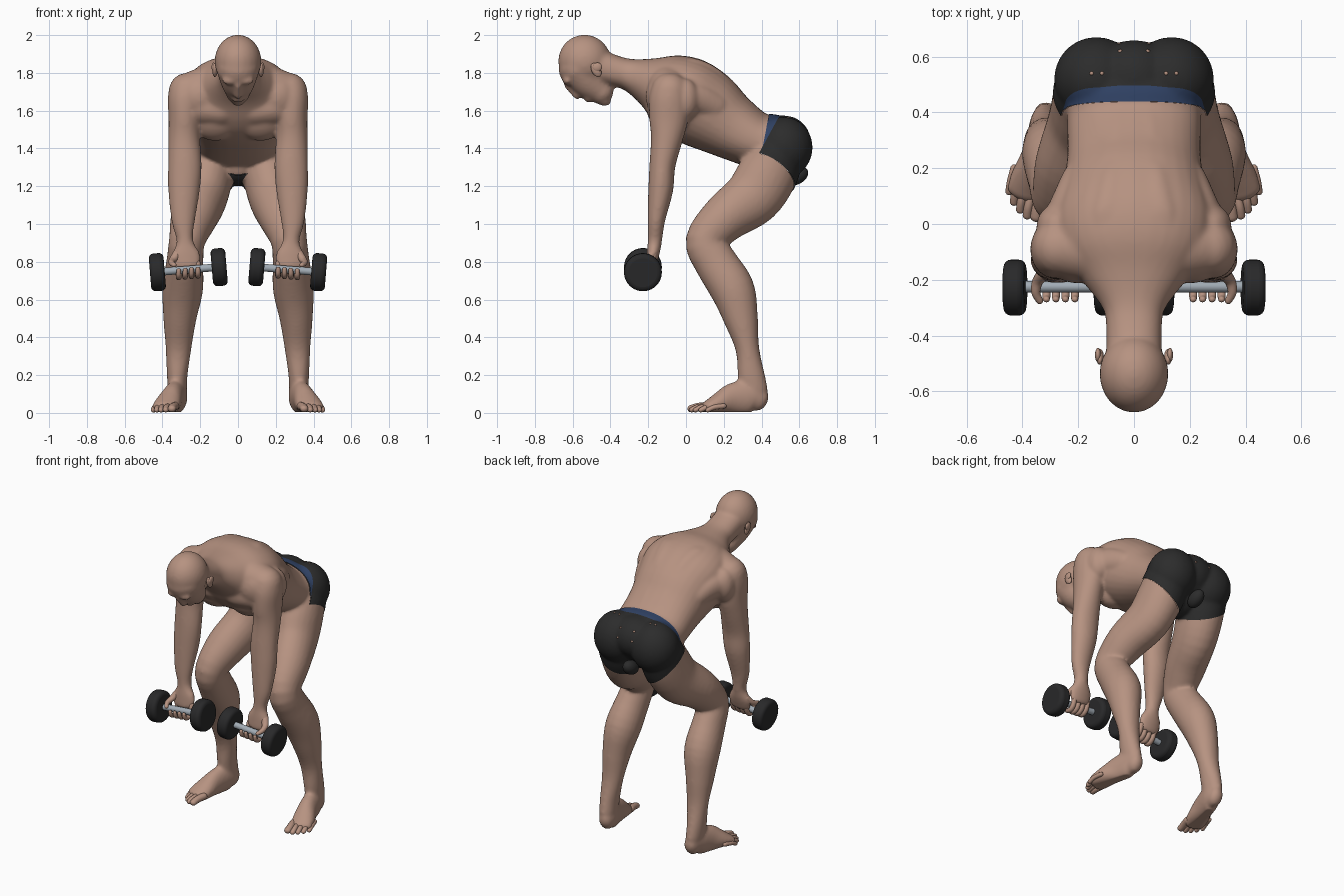
import bpy, bmesh
from math import sin, cos, pi, copysign
from mathutils import Vector, Matrix

cube = bpy.data.objects.get("Cube")
if cube:
    bpy.data.objects.remove(cube, do_unlink=True)


def material(name, rgb):
    m = bpy.data.materials.new(name)
    m.use_nodes = True
    m.diffuse_color = (*rgb, 1)
    m.node_tree.nodes["Principled BSDF"].inputs["Base Color"].default_value = (*rgb, 1)
    return m


SKIN = material("skin", (0.47, 0.29, 0.22))
BLACK = material("black_cloth", (0.025, 0.025, 0.025))
BLUE = material("blue_waistband", (0.03, 0.055, 0.13))
RUBBER = material("black_rubber", (0.022, 0.022, 0.023))
STEEL = material("steel", (0.36, 0.41, 0.46))


def tube(bm, rings, side=1, seg=24, power=1.0, steps=4):
    """Smooth closed limb through rings of (x, y, z, half width, half depth)."""
    keys = [Vector((r[0] * side, *r[1:])) for r in rings]
    pts = []
    for i in range(len(keys) - 1):
        a, b, c, d = (keys[max(0, min(len(keys) - 1, i + j))] for j in (-1, 0, 1, 2))
        for k in range(steps):
            t = k / steps
            pts.append(b + (c - a) * (t / 2) + (a * 2 - b * 5 + c * 4 - d) * (t * t / 2)
                       + (b * 3 - a - c * 3 + d) * (t ** 3 / 2))
    pts.append(keys[-1])
    locs = [Vector(p[:3]) for p in pts]
    loops = []

    def ring(loc, tan, rx, rd):
        ax = (Vector((1, 0, 0)) - tan * tan.x).normalized()
        ay = tan.cross(ax)
        verts = []
        for k in range(seg):
            c, s = cos(2 * pi * k / seg), sin(2 * pi * k / seg)
            c, s = (copysign(abs(v) ** power, v) for v in (c, s))
            verts.append(bm.verts.new(loc + ax * (rx * c) + ay * (rd * s)))
        loops.append(verts)

    n = len(pts) - 1
    tans = [(locs[min(n, i + 1)] - locs[max(0, i - 1)]).normalized() for i in range(n + 1)]

    # rounded ends
    def dome(i, sign, angles):
        h = min(pts[i][3], pts[i][4])
        for a in angles:
            ring(locs[i] + tans[i] * (sign * h * sin(a)), tans[i],
                 pts[i][3] * cos(a), pts[i][4] * cos(a))

    dome(0, -1, (1.45, 1.1, 0.75, 0.35))
    for i in range(n + 1):
        ring(locs[i], tans[i], pts[i][3], pts[i][4])
    dome(n, 1, (0.35, 0.75, 1.1, 1.45))
    for a, b in zip(loops, loops[1:]):
        for k in range(seg):
            bm.faces.new((a[k], a[(k + 1) % seg], b[(k + 1) % seg], b[k]))
    bm.faces.new(loops[0][::-1])
    bm.faces.new(loops[-1])


def ball(bm, centre, radii, tilt=0):
    mat = Matrix.Translation(centre) @ Matrix.Rotation(tilt, 4, "X") @ Matrix.Diagonal((*radii, 1))
    bmesh.ops.create_uvsphere(bm, u_segments=24, v_segments=16, radius=1, matrix=mat)


def finish(name, bm, *mats):
    bmesh.ops.recalc_face_normals(bm, faces=bm.faces)
    for f in bm.faces:
        f.smooth = True
    me = bpy.data.meshes.new(name)
    bm.to_mesh(me)
    bm.free()
    for m in mats:
        me.materials.append(m)
    ob = bpy.data.objects.new(name, me)
    bpy.context.collection.objects.link(ob)
    return ob


# Body volumes: torso with neck, lower belly, seat and head
bm = bmesh.new()
tube(bm, [(0, .50, 1.40, .20, .12), (0, .46, 1.42, .24, .155), (0, .365, 1.445, .24, .15),
          (0, .23, 1.52, .24, .178), (0, .11, 1.60, .262, .214), (0, -.005, 1.67, .29, .22),
          (0, -.105, 1.72, .265, .188), (0, -.20, 1.757, .185, .128), (0, -.30, 1.79, .112, .086),
          (0, -.37, 1.808, .10, .082), (0, -.45, 1.83, .10, .09)], power=.9, seg=32)
ball(bm, (0, .43, 1.31), (.11, .12, .105))
ball(bm, (0, .52, 1.44), (.15, .136, .13))
ball(bm, (0, -.537, 1.862), (.124, .14, .14))
tube(bm, [(0, -.45, 1.70, .066, .068), (0, -.51, 1.755, .093, .098), (0, -.56, 1.825, .117, .116)])
tube(bm, [(0, -.632, 1.74, .014, .02), (0, -.578, 1.678, .02, .02)])
ball(bm, (0, -.515, 1.664), (.036, .026, .022), .5)
ball(bm, (0, -.432, 1.648), (.036, .036, .024))

for s in (1, -1):
    # shoulder girdle, chest, side of back, spine muscles, brow and buttocks
    tube(bm, [(.08, -.10, 1.75, .11, .115), (.17, -.09, 1.725, .11, .115),
              (.265, -.085, 1.70, .098, .10)], s)
    tube(bm, [(.09, -.12, 1.60, .085, .09), (.19, -.115, 1.61, .085, .09),
              (.27, -.10, 1.62, .075, .085)], s)
    tube(bm, [(.20, .16, 1.62, .06, .07), (.245, .06, 1.66, .06, .08), (.285, -.05, 1.66, .07, .08)], s)
    ball(bm, (s * .20, -.135, 1.675), (.11, .078, .11))
    ball(bm, (s * .275, -.005, 1.66), (.075, .075, .11))
    ball(bm, (s * .12, -.085, 1.555), (.13, .085, .12), .4)
    tube(bm, [(.05, .41, 1.55, .045, .03), (.06, .28, 1.668, .045, .03), (.075, .16, 1.788, .05, .033),
              (.09, .04, 1.848, .06, .03), (.10, -.06, 1.84, .06, .02)], s)
    ball(bm, (s * .04, -.63, 1.757), (.045, .022, .022))
    ball(bm, (s * .135, .52, 1.405), (.148, .147, .158))
    # arms
    tube(bm, [(.272, -.085, 1.705, .095, .10), (.281, -.09, 1.65, .091, .106), (.283, -.092, 1.55, .085, .103),
              (.285, -.102, 1.45, .084, .085), (.281, -.125, 1.31, .089, .069),
              (.286, -.134, 1.18, .084, .066), (.29, -.157, 1.02, .063, .047),
              (.281, -.165, .91, .044, .038), (.276, -.175, .84, .076, .034),
              (.272, -.187, .78, .072, .025)], s)
    # legs
    tube(bm, [(.15, .48, 1.36, .135, .14), (.16, .43, 1.26, .135, .158), (.185, .35, 1.14, .128, .153),
              (.235, .205, 1.03, .122, .128), (.27, .105, .91, .096, .108), (.281, .155, .80, .098, .113),
              (.293, .245, .655, .108, .118), (.308, .29, .50, .088, .092),
              (.315, .325, .34, .068, .063), (.322, .345, .20, .055, .072), (.32, .36, .12, .05, .074)], s)
    # feet
    tube(bm, [(.316, .388, .07, .046, .065), (.322, .345, .085, .054, .09), (.345, .25, .075, .057, .085),
              (.37, .17, .05, .07, .055), (.388, .115, .03, .07, .035)], s)
volume = finish("body_volume", bm, SKIN)
remesh = volume.modifiers.new("blend", "REMESH")
remesh.mode = "VOXEL"
remesh.voxel_size = 0.01
relax = volume.modifiers.new("relax", "SMOOTH")
relax.factor = 0.5
relax.iterations = 11
evaluated = volume.evaluated_get(bpy.context.evaluated_depsgraph_get())
blended = bpy.data.meshes.new_from_object(evaluated)
bpy.data.objects.remove(volume, do_unlink=True)

# Cut clean garment edges into the blended body
bm = bmesh.new()
bm.from_mesh(blended)
bpy.data.meshes.remove(blended)
for v in bm.verts:
    v.co.z = max(v.co.z, 0.004)
BAND_FRONT = (Vector((0, .437, 1.57)), Vector((0, 1, -.18)))
BAND_BACK = (Vector((0, .496, 1.57)), Vector((0, 1, -.55)))
LEG_EDGES = [(Vector((s * .265, .37, 1.39)), Vector((-.7 * s, .64, 1))) for s in (1, -1)]


def beyond(plane, p):
    return plane[1].dot(p - plane[0]) > 0


for point, normal in (BAND_FRONT, BAND_BACK, *LEG_EDGES):
    bmesh.ops.bisect_plane(bm, geom=bm.verts[:] + bm.edges[:] + bm.faces[:], dist=1e-5,
                           plane_co=point, plane_no=normal)
for f in bm.faces:
    p = f.calc_center_median()
    f.material_index = 0
    if p.z > 1.1 and beyond(LEG_EDGES[0 if p.x > 0 else 1], p):
        if beyond(BAND_BACK, p):
            f.material_index = 1
        elif beyond(BAND_FRONT, p) and p.z > 1.4:
            f.material_index = 2
border = [e for e in bm.edges if len({f.material_index > 0 for f in e.link_faces}) > 1]
bmesh.ops.split_edges(bm, edges=border)
bm.normal_update()
cloth = {v for f in bm.faces if f.material_index for v in f.verts}
moves = [(v, v.normal * .004) for v in cloth]
for v, move in moves:
    v.co += move
body = finish("body_with_briefs", bm, SKIN, BLACK, BLUE)

# Small worn spots on the briefs, laid flat on the cloth
bpy.context.view_layer.update()
bm = bmesh.new()
for x, y in ((.053, .647), (.05, .62), (.152, .54), (.115, .54)):
    for s in (1, -1):
        hit, loc, normal, _ = body.ray_cast((s * x, y, 1.9), (0, 0, -1))
        if hit:
            place = Matrix.Translation(loc) @ normal.to_track_quat("Z", "Y").to_matrix().to_4x4()
            bmesh.ops.create_cone(bm, cap_ends=True, segments=8, radius1=.007, radius2=.007,
                                  depth=.005, matrix=place)
finish("briefs_worn_spots", bm, SKIN)

# Gathered cloth between the legs
bm = bmesh.new()
ball(bm, (0, .585, 1.255), (.042, .066, .045), .5)
finish("briefs_pouch", bm, BLACK)


def bar_z(x):
    return .78 - .082 * x


def cylinder(name, centre, radius, length, side, mat, bevel):
    bm = bmesh.new()
    axis = Vector((side, 0, -.082))
    place = Matrix.Translation(centre) @ axis.to_track_quat("Z", "Y").to_matrix().to_4x4()
    bmesh.ops.create_cone(bm, cap_ends=True, segments=40, radius1=radius, radius2=radius,
                          depth=length, matrix=place)
    ob = finish(name, bm, mat)
    if bevel:
        mod = ob.modifiers.new("rounded_rim", "BEVEL")
        mod.width = bevel
        mod.segments = 4
        mod.limit_method = "ANGLE"
    bpy.ops.object.select_all(action="DESELECT")
    ob.select_set(True)
    bpy.context.view_layer.objects.active = ob
    bpy.ops.object.shade_smooth_by_angle()


for s, label in ((1, "left"), (-1, "right")):
    # ears with a raised rim
    bm = bmesh.new()
    ball(bm, (s * .122, -.476, 1.815), (.014, .024, .04), .5)
    ball(bm, (s * .129, -.47, 1.83), (.011, .026, .024), .5)
    finish(label + "_ear", bm, SKIN)

    # fingers curled under the bar, and thumb
    bm = bmesh.new()
    for i in range(4):
        x = .212 + .034 * i
        d = bar_z(x) - .76
        tube(bm, [(x + .002, -.185, .79 + d, .016, .016), (x, -.2, .745 + d, .016, .015),
                  (x, -.23, .722 + d, .015, .014), (x, -.262, .735 + d, .014, .013),
                  (x, -.27, .76 + d, .012, .011)], s, seg=12, steps=3)
    tube(bm, [(.32, -.175, .845, .025, .022), (.345, -.205, .81, .02, .018),
              (.352, -.245, .795, .016, .015), (.338, -.275, .783, .013, .012)], s, seg=12)
    finish(label + "_fingers", bm, SKIN)

    # toes
    bm = bmesh.new()
    for x, y, r in ((.35, .026, .022), (.383, .03, .016), (.408, .05, .015),
                    (.43, .078, .015), (.447, .115, .014)):
        tube(bm, [(x - .018, y + .085, .036, r, r), (x - .005, y + .035, .03, r, r),
                  (x, y, r, r, r * .85)], s, seg=12)
    finish(label + "_toes", bm, SKIN)

    # dumbbell
    cylinder(label + "_dumbbell_bar", (s * .265, -.225, bar_z(.265)), .02, .34, s, STEEL, 0)
    for x, where in ((.427, "outer"), (.1, "inner")):
        cylinder(f"{label}_{where}_weight", (s * x, -.228, bar_z(x)), .1, .078, s, RUBBER, .024)
